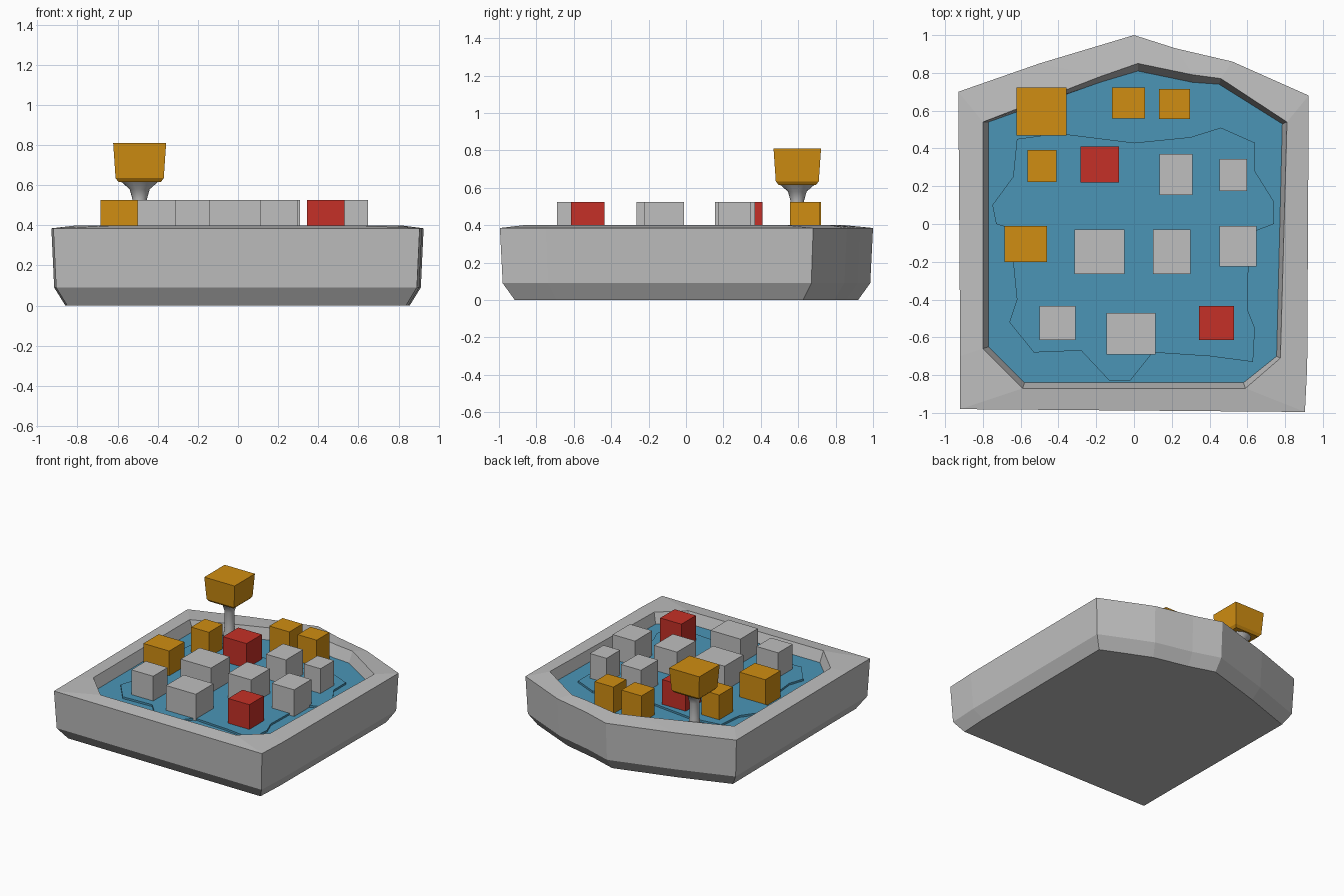
import bpy
import bmesh
import math

old = bpy.data.objects.get("Cube")
if old:
    bpy.data.objects.remove(old, do_unlink=True)


def material(name, rgb):
    m = bpy.data.materials.new(name)
    m.use_nodes = True
    m.diffuse_color = (*rgb, 1)
    m.node_tree.nodes["Principled BSDF"].inputs["Base Color"].default_value = (*rgb, 1)
    return m


GREY = material("light grey", (0.52, 0.52, 0.52))
BLUE = material("panel blue", (0.07, 0.30, 0.47))
GOLD = material("golden yellow", (0.63, 0.27, 0.006))
RED = material("button red", (0.56, 0.03, 0.02))


def finish(name, bm, mats):
    bmesh.ops.recalc_face_normals(bm, faces=bm.faces)
    mesh = bpy.data.meshes.new(name)
    bm.to_mesh(mesh)
    bm.free()
    for m in mats:
        mesh.materials.append(m)
    ob = bpy.data.objects.new(name, mesh)
    bpy.context.collection.objects.link(ob)
    return ob


def loft(name, rings, mats, last_colour=0):
    """Closed solid through rings of equal length; last cap may differ in colour."""
    bm = bmesh.new()
    loops = [[bm.verts.new(p) for p in ring] for ring in rings]
    n = len(loops[0])
    for a, b in zip(loops, loops[1:]):
        for i in range(n):
            j = (i + 1) % n
            bm.faces.new((a[i], a[j], b[j], b[i]))
    bm.faces.new(loops[0][::-1])
    bm.faces.new(loops[-1]).material_index = last_colour
    return finish(name, bm, mats)


def ring(points, z, sx=1.0, sy=1.0):
    return [(x * sx, y * sy, z) for x, y in points]


def box_ring(x, y, z, hx, hy):
    return [(x + a * hx, y + b * hy, z) for a, b in ((-1, -1), (1, -1), (1, 1), (-1, 1))]


# Tray: outer shell, rim, inner wall and recessed floor in one loft
outer = [(-.93, .70), (-.50, .85), (0, 1), (.22, .93), (.52, .86),
         (.925, .68), (.917, -.75), (.905, -.995), (-.92, -.98), (-.92, -.70)]
inner = [(-.80, .54), (-.18, .78), (.02, .85), (.31, .79), (.46, .77),
         (.81, .54), (.775, -.71), (.59, -.87), (-.59, -.87), (-.80, -.66)]
floor = [(-.77, .54), (-.18, .75), (.02, .81), (.31, .75), (.45, .74),
         (.785, .53), (.755, -.70), (.58, -.84), (-.58, -.84), (-.77, -.65)]
loft("tray", [ring(outer, 0, .925, .92), ring(outer, .09, .985, .985),
              ring(outer, .385), ring(inner, .40), ring(floor, .315)],
     [GREY, BLUE], last_colour=1)

# Raised plate on the tray floor
plate = [(-.62, .45), (-.40, .48), (0, .43), (.30, .46), (.46, .51), (.64, .43),
         (.64, .28), (.74, .12), (.74, 0), (.61, -.05), (.60, -.45), (.64, -.55),
         (.63, -.73), (.40, -.70), (.10, -.68), (-.02, -.83), (-.13, -.83),
         (-.28, -.67), (-.53, -.68), (-.66, -.52), (-.62, -.40), (-.64, -.20),
         (-.60, -.04), (-.73, 0), (-.75, .10), (-.64, .25)]
loft("floor_plate", [ring(plate, .31), ring(plate, .33)], [BLUE])

# Buttons: centre x, centre y, width, depth
BUTTONS = {
    ("gold_button", GOLD): [(-.03, .64, .175, .165), (.215, .635, .165, .16),
                            (-.487, .307, .155, .17), (-.573, -.105, .225, .19)],
    ("red_button", RED): [(-.182, .315, .205, .19), (.437, -.525, .185, .18)],
    ("grey_button", GREY): [(.222, .262, .175, .215), (.525, .26, .145, .17),
                            (-.183, -.147, .265, .235), (.20, -.147, .20, .235),
                            (.55, -.118, .195, .215), (-.405, -.525, .19, .18),
                            (-.015, -.58, .26, .22)],
}
for (name, mat), spots in BUTTONS.items():
    for i, (x, y, w, d) in enumerate(spots, 1):
        loft(f"{name}_{i}", [box_ring(x, y, z, w / 2, d / 2) for z in (.30, .525)], [mat])

# Control stick: flared round stem and square knob
SX, SY = -.49, .595
profile = [(.05, .30), (.036, .42), (.036, .53), (.05, .58), (.09, .615), (.10, .63)]
turns = [2 * math.pi * k / 16 for k in range(16)]
stem = loft("stick_stem", [[(SX + r * math.cos(t), SY + r * math.sin(t), z) for t in turns]
                           for r, z in profile], [GREY])
bpy.context.view_layer.objects.active = stem
stem.select_set(True)
bpy.ops.object.shade_smooth_by_angle(angle=math.radians(40))

loft("stick_knob", [box_ring(SX, SY, .615, .105, .10), box_ring(SX, SY, .635, .12, .115),
                    box_ring(SX, SY, .81, .132, .127)], [GOLD])
